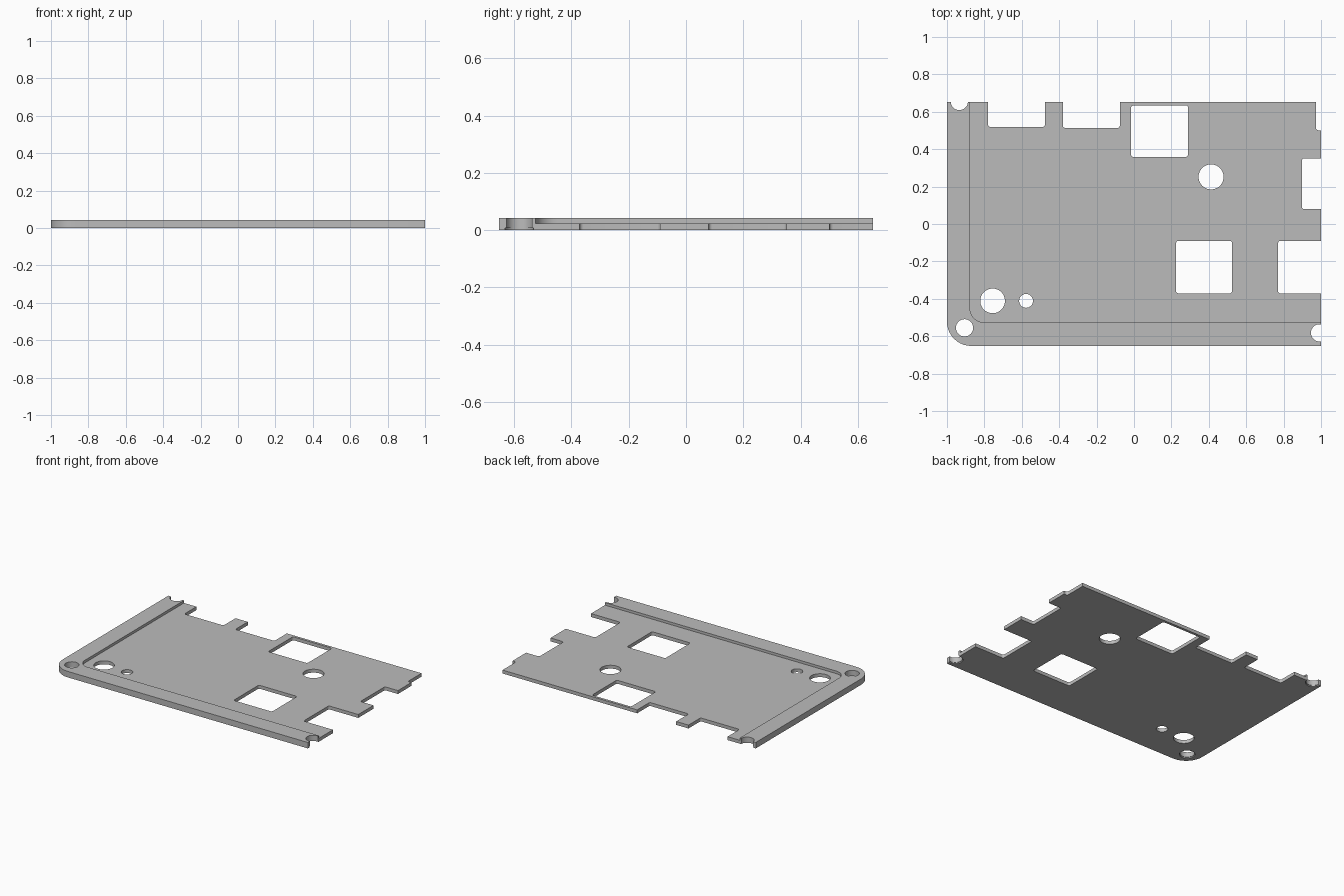
import bpy
import bmesh
import math

if "Cube" in bpy.data.objects:
    bpy.data.objects.remove(bpy.data.objects["Cube"])

PLATE_TOP, RIM_TOP = 0.024, 0.042


def rounded_rect(x0, x1, y0, y1, radii, steps=10):
    """Outline with a radius per corner: front-left, front-right, back-right, back-left."""
    corners = [(x0, y0, 1, 1, 180), (x1, y0, -1, 1, 270),
               (x1, y1, -1, -1, 0), (x0, y1, 1, -1, 90)]
    pts = []
    for (x, y, sx, sy, start), r in zip(corners, radii):
        if r == 0:
            pts.append((x, y))
            continue
        for i in range(steps + 1):
            a = math.radians(start + 90 * i / steps)
            pts.append((x + sx * r + r * math.cos(a), y + sy * r + r * math.sin(a)))
    return pts


def circle(x, y, r, n=48):
    return [(x + r * math.cos(math.tau * i / n), y + r * math.sin(math.tau * i / n))
            for i in range(n)]


def prism(name, pts, z0, z1):
    """Extrude a flat outline between two heights."""
    bm = bmesh.new()
    face = bm.faces.new([bm.verts.new((x, y, z0)) for x, y in pts])
    ext = bmesh.ops.extrude_face_region(bm, geom=[face])
    for v in ext["geom"]:
        if isinstance(v, bmesh.types.BMVert):
            v.co.z = z1
    bmesh.ops.recalc_face_normals(bm, faces=bm.faces)
    mesh = bpy.data.meshes.new(name)
    bm.to_mesh(mesh)
    bm.free()
    obj = bpy.data.objects.new(name, mesh)
    bpy.context.collection.objects.link(obj)
    return obj


def cut(body, pts, z0=-0.1, z1=0.2):
    """Subtract an extruded outline from the body."""
    cutter = prism("cutter", pts, z0, z1)
    cutter.hide_render = True
    mod = body.modifiers.new("cut", "BOOLEAN")
    mod.operation = "DIFFERENCE"
    mod.solver = "EXACT"
    mod.object = cutter
    bpy.context.view_layer.objects.active = body
    bpy.ops.object.modifier_apply(modifier=mod.name)
    bpy.data.objects.remove(cutter, do_unlink=True)


# Cover plate, one rounded corner at the front left
plate = prism("cover_plate", rounded_rect(-1, 1, -0.652, 0.652, (0.13, 0, 0, 0)), 0, RIM_TOP)

# Recess that leaves a raised rim along the left and front edges
cut(plate, rounded_rect(-0.877, 1.3, -0.526, 0.9, (0.075, 0, 0, 0)), PLATE_TOP, 0.2)

# Square windows and edge notches
for x0, x1, y0, y1 in [
    (-0.016, 0.289, 0.358, 0.634),
    (0.225, 0.524, -0.371, -0.09),
    (-0.78, -0.476, 0.518, 0.8),
    (-0.38, -0.076, 0.513, 0.8),
    (0.77, 1.2, -0.371, -0.09),
    (0.898, 1.2, 0.079, 0.351),
    (0.973, 1.2, 0.501, 0.8),
]:
    cut(plate, rounded_rect(x0, x1, y0, y1, (0.013,) * 4, 4))

# Round openings
for x, y, r in [(0.412, 0.252, 0.067), (-0.756, -0.411, 0.066), (-0.577, -0.411, 0.037)]:
    cut(plate, circle(x, y, r))

# Screw holes, slightly wider at the underside
for x, y in [(-0.906, -0.555), (-0.934, 0.655), (0.992, -0.582)]:
    cut(plate, circle(x, y, 0.046))
    cut(plate, circle(x, y, 0.050), -0.1, 0.007)

# Single grey finish
grey = bpy.data.materials.new("grey")
grey.diffuse_color = (0.5, 0.5, 0.5, 1)
grey.use_nodes = True
grey.node_tree.nodes["Principled BSDF"].inputs["Base Color"].default_value = grey.diffuse_color
plate.data.materials.clear()
plate.data.materials.append(grey)
for p in plate.data.polygons:
    p.material_index = 0

bpy.ops.object.select_all(action="DESELECT")
plate.select_set(True)
bpy.context.view_layer.objects.active = plate
bpy.ops.object.shade_smooth_by_angle(angle=math.radians(30))
